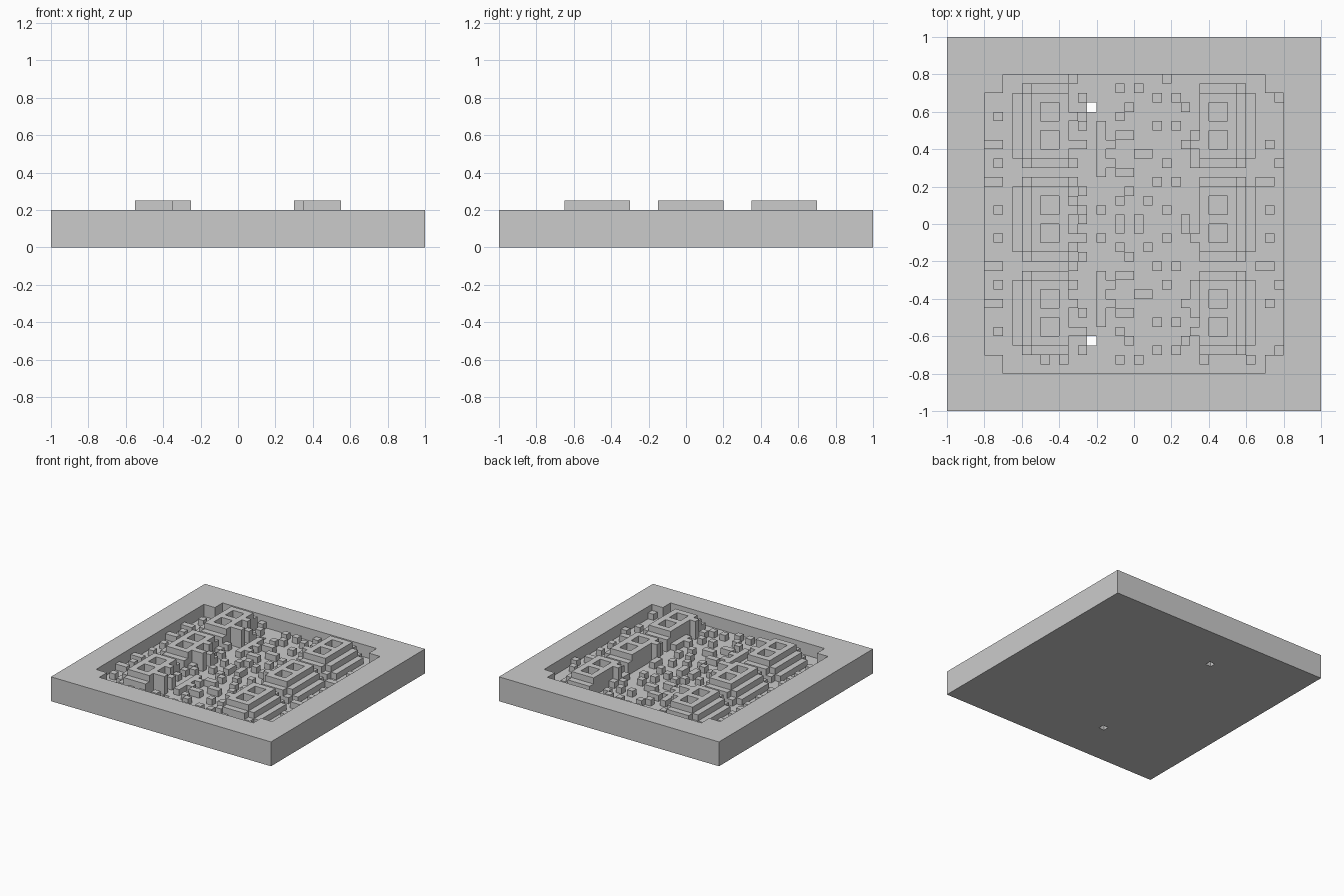
import bpy, bmesh
from mathutils import Matrix, Vector

old = bpy.data.objects.get("Cube")
if old:
    bpy.data.objects.remove(old, do_unlink=True)

U = 0.05       # grid cell
FLOOR = 2      # recess floor level, in cells

grey = bpy.data.materials.new("plain_grey")
grey.use_nodes = True
grey.diffuse_color = (0.6, 0.6, 0.6, 1)
grey.node_tree.nodes["Principled BSDF"].inputs["Base Color"].default_value = (0.6, 0.6, 0.6, 1)


def add_box(bm, x0, x1, y0, y1, z0, z1):
    """Box between grid lines; x may be given in either order."""
    lo = Vector((min(x0, x1), y0, z0)) * U
    hi = Vector((max(x0, x1), y1, z1)) * U
    matrix = Matrix.Translation((lo + hi) / 2) @ Matrix.Diagonal((*(hi - lo), 1))
    bmesh.ops.create_cube(bm, size=1, matrix=matrix)


def finish(bm, name):
    bmesh.ops.recalc_face_normals(bm, faces=bm.faces)
    mesh = bpy.data.meshes.new(name)
    bm.to_mesh(mesh)
    bm.free()
    mesh.materials.append(grey)
    obj = bpy.data.objects.new(name, mesh)
    bpy.context.collection.objects.link(obj)
    return obj


def make_boxes(name, boxes):
    bm = bmesh.new()
    for b in boxes:
        add_box(bm, *b)
    return finish(bm, name)


# Slab with a notched recess and two through holes
slab = make_boxes("slab", [(-20, 20, -20, 20, 0, 4)])

bm = bmesh.new()
corner = [(16, 14), (14, 14), (14, 16)]
outline = []
for sx, sy in ((1, 1), (-1, 1), (-1, -1), (1, -1)):
    points = corner if sx * sy > 0 else corner[::-1]
    outline += [(sx * x, sy * y) for x, y in points]
face = bm.faces.new([bm.verts.new((x * U, y * U, FLOOR * U)) for x, y in outline])
walls = bmesh.ops.extrude_face_region(bm, geom=[face])
bmesh.ops.translate(bm, vec=(0, 0, 4 * U),
                    verts=[v for v in walls["geom"] if isinstance(v, bmesh.types.BMVert)])
cutters = [finish(bm, "recess_cutter"),
           make_boxes("hole_cutter", [(-5, -4, y, y + 1, -1, 5) for y in (12, -13)])]
bpy.context.view_layer.objects.active = slab
for cutter in cutters:
    cutter.hide_render = True
    mod = slab.modifiers.new("cut", "BOOLEAN")
    mod.operation = "DIFFERENCE"
    mod.solver = "EXACT"
    mod.object = cutter
    bpy.ops.object.modifier_apply(modifier=mod.name)
    bpy.data.objects.remove(cutter, do_unlink=True)

# Six stepped blocks, each with two square wells in the top
for sx, side in ((1, "left"), (-1, "right")):
    for y, place in ((7, "back"), (-3, "middle"), (-13, "front")):
        top = y + 7
        parts = [
            (7, 11, y, top, FLOOR, 3),
            (7, 8, y, top, 3, 5), (10, 11, y, top, 3, 5),      # rails
            (11, 12, y, top, FLOOR, 4),                         # outer steps
            (12, 13, y, top, FLOOR, 3),
        ]
        parts += [(8, 10, y + a, y + b, 3, 5) for a, b in ((0, 1), (3, 4), (6, 7))]
        for edge in (y - 1, top):                               # end steps
            parts += [(7, 11, edge, edge + 1, FLOOR, 4),
                      (11, 12, edge, edge + 1, FLOOR, 3)]
        # Uneven tabs on the inner side
        parts.append((6, 7, y + 1, y + 2, FLOOR, 5))
        if sx < 0:
            parts += [(6, 7, y + 4, y + 5, FLOOR, 5), (5, 6, y + 1, y + 2, FLOOR, 5),
                      (5, 6, y + 3, y + 4, FLOOR, 4)]
        make_boxes(f"{place}_{side}_block",
                   [(sx * a, sx * b, *rest) for a, b, *rest in parts])

# Small studs on the floor: row -> letter-coded columns, mirrored front to back
ROWS = {
    14: "..............#.#...............",
    13: "..........#.......#.#..........#",
    12: "...............#.....#..........",
    11: ".#........#...#........#........",
    10: "............#.....#.#...........",
    9: "............#.##......#.........",
    8: "##..........##.......##.......#.",
    7: "............#...##....##........",
    6: ".#.......#..##.....#..#........#",
    5: "............#.##................",
    4: "##.......#........#.#........##.",
    3: "..........#....#................",
    2: ".........#....#..#..............",
    1: ".#........#.#......#..........#.",
    0: ".........#....#.#....#..........",
}
studs = []
for row, line in ROWS.items():
    for col, mark in enumerate(line):
        if mark == "#":
            x = col - 16
            studs += [(x, x + 1, y, y + 1, FLOOR, FLOOR + 1) for y in (row, -1 - row)]
make_boxes("floor_studs", studs)

# Extra studs along the front and back edges
make_boxes("edge_studs", [(x, x + 1, -15, -14, FLOOR, 3) for x in (-10, -8, 7, 12)]
           + [(x, x + 1, 15, 16, FLOOR, 3) for x in (-7, 3)])
